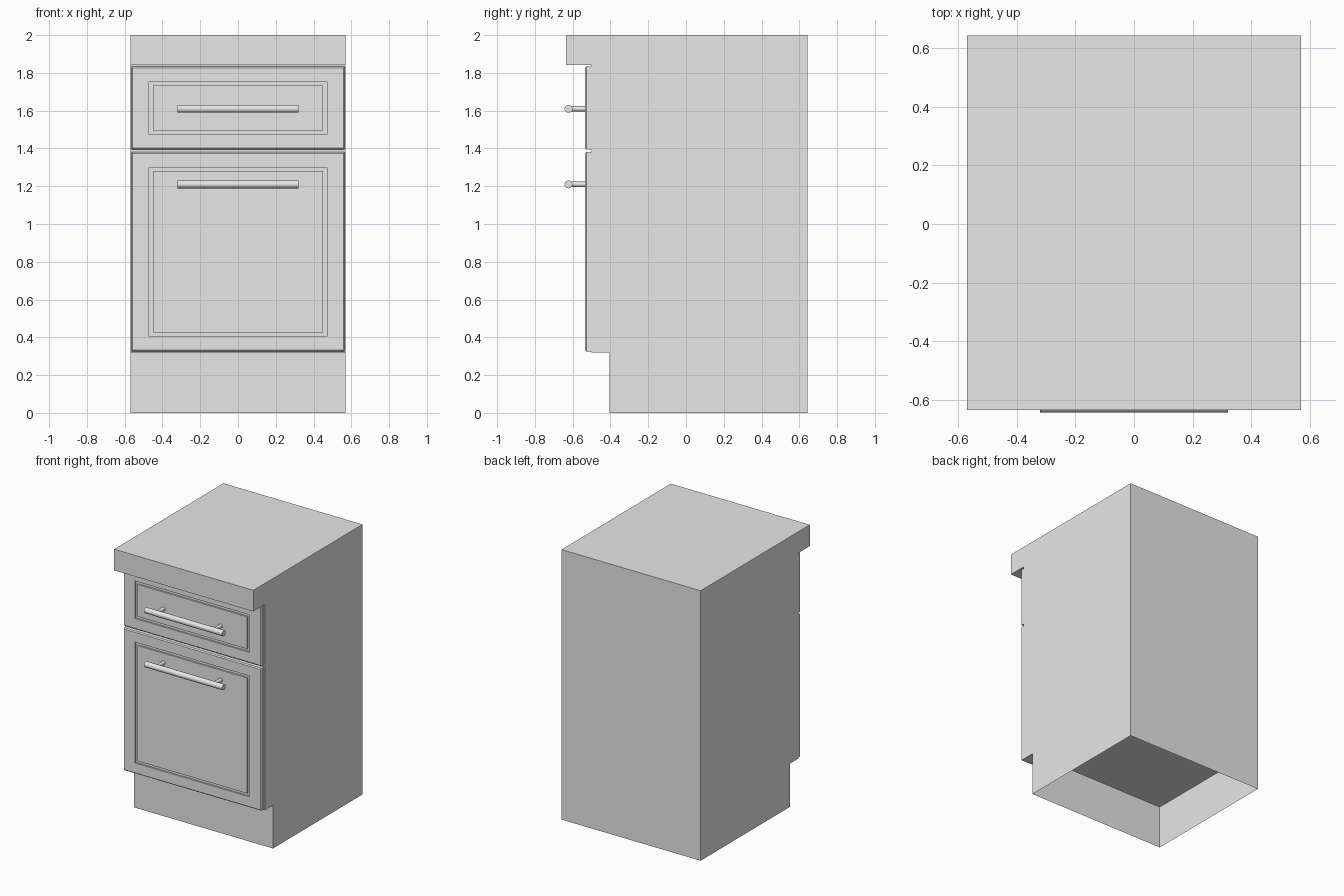
import bpy, bmesh
from math import pi, radians
from mathutils import Matrix

if "Cube" in bpy.data.objects:
    bpy.data.objects.remove(bpy.data.objects["Cube"], do_unlink=True)

grey = bpy.data.materials.new("light_grey")
grey.use_nodes = True
colour = (0.8, 0.8, 0.8, 1)
grey.diffuse_color = colour
grey.node_tree.nodes["Principled BSDF"].inputs["Base Color"].default_value = colour

HALF_W, BACK, FRONT, TOE, FLOOR = 0.57, 0.643, -0.50, -0.405, 0.32
DOOR_FRONT = -0.535


def make_object(name, bm):
    mesh = bpy.data.meshes.new(name)
    bm.to_mesh(mesh)
    bm.free()
    mesh.materials.append(grey)
    obj = bpy.data.objects.new(name, mesh)
    bpy.context.collection.objects.link(obj)
    return obj


# Body with overhanging worktop and toe recess, hollow and open underneath
profile = [(BACK, 0), (BACK, 2), (-0.635, 2), (-0.635, 1.843),
           (FRONT, 1.843), (FRONT, FLOOR), (TOE, FLOOR), (TOE, 0)]
bm = bmesh.new()
side = bm.faces.new([bm.verts.new((-HALF_W, y, z)) for y, z in profile])
ext = bmesh.ops.extrude_face_region(bm, geom=[side], use_keep_orig=True)
moved = [g for g in ext["geom"] if isinstance(g, bmesh.types.BMVert)]
bmesh.ops.translate(bm, verts=moved, vec=(2 * HALF_W, 0, 0))
bmesh.ops.recalc_face_normals(bm, faces=bm.faces)
underside = [f for f in bm.faces if all(v.co.z < 0.01 for v in f.verts)]
bmesh.ops.delete(bm, geom=underside, context='FACES_ONLY')
make_object("cabinet_body", bm)

# Cabinet floor, seen from below inside the plinth
bm = bmesh.new()
bm.faces.new([bm.verts.new((x, y, FLOOR)) for x, y in
              ((-HALF_W, TOE), (-HALF_W, BACK), (HALF_W, BACK), (HALF_W, TOE))])
make_object("cabinet_floor", bm)


def front_panel(name, z0, z1):
    """Panel with chamfered rim and a square groove, as stacked rectangles."""
    hx, groove = 0.565, DOOR_FRONT + 0.012
    rings = [(0, 0, FRONT), (0, 0, DOOR_FRONT + 0.007),
             (0.007, 0.007, DOOR_FRONT), (0.095, 0.08, DOOR_FRONT),
             (0.095, 0.08, groove), (0.115, 0.1, groove),
             (0.115, 0.1, DOOR_FRONT)]
    bm = bmesh.new()
    loops = []
    for mx, mz, y in rings:
        x, lo, hi = hx - mx, z0 + mz, z1 - mz
        loops.append([bm.verts.new((px, y, pz)) for px, pz in
                      ((-x, lo), (x, lo), (x, hi), (-x, hi))])
    for a, b in zip(loops, loops[1:]):
        for i in range(4):
            j = (i + 1) % 4
            bm.faces.new((a[i], a[j], b[j], b[i]))
    bm.faces.new(loops[-1])
    bm.faces.new(reversed(loops[0]))
    bmesh.ops.recalc_face_normals(bm, faces=bm.faces)
    return make_object(name, bm)


def handle(name, z):
    """Round bar on two posts."""
    bar_y = -0.622
    bm = bmesh.new()
    bmesh.ops.create_cone(bm, cap_ends=True, segments=24, radius1=0.021, radius2=0.021,
                          depth=0.64, matrix=Matrix.Translation((0, bar_y, z))
                          @ Matrix.Rotation(pi / 2, 4, 'Y'))
    for x in (-0.235, 0.235):
        bmesh.ops.create_cone(bm, cap_ends=True, segments=20, radius1=0.014, radius2=0.014,
                              depth=DOOR_FRONT - bar_y,
                              matrix=Matrix.Translation((x, (bar_y + DOOR_FRONT) / 2, z))
                              @ Matrix.Rotation(pi / 2, 4, 'X'))
    obj = make_object(name, bm)
    bpy.ops.object.select_all(action='DESELECT')
    obj.select_set(True)
    bpy.context.view_layer.objects.active = obj
    bpy.ops.object.shade_smooth_by_angle(angle=radians(40))
    return obj


# Drawer above, door below, each with a bar handle
front_panel("drawer_front", 1.395, 1.833)
front_panel("door_front", 0.325, 1.38)
handle("drawer_handle", 1.61)
handle("door_handle", 1.21)
